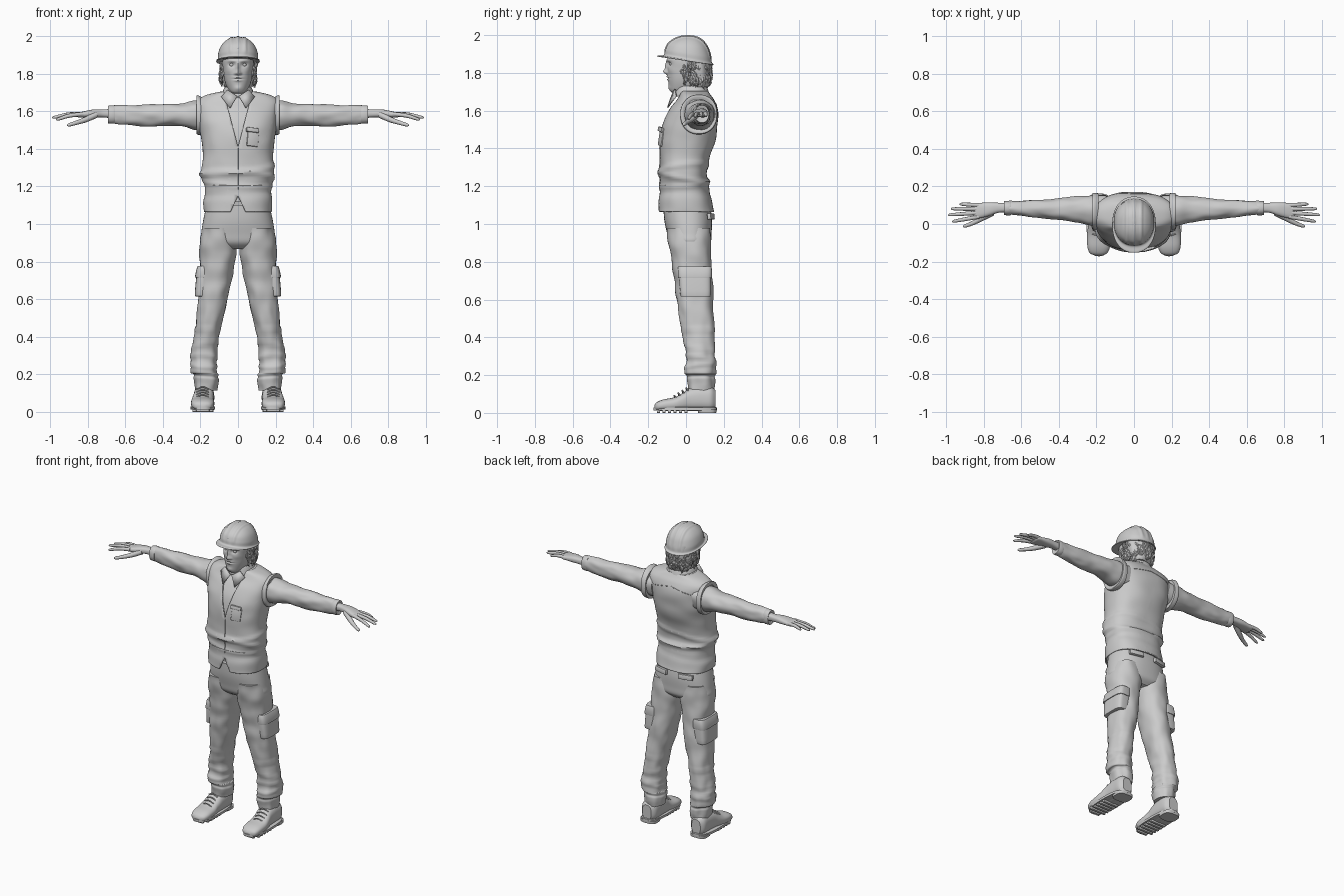
import bpy, bmesh, math, random
from mathutils import Vector, Matrix, Euler, noise
from mathutils.bvhtree import BVHTree

random.seed(4)
AXES = {'z': lambda t, u, v: (u, v, t), 'x': lambda t, u, v: (t, u, v), 'y': lambda t, u, v: (u, t, v)}


def finish(bm, name, mirror=False, thick=0):
    bmesh.ops.recalc_face_normals(bm, faces=bm.faces[:])
    me = bpy.data.meshes.new(name)
    bm.to_mesh(me)
    bm.free()
    ob = bpy.data.objects.new(name, me)
    bpy.context.collection.objects.link(ob)
    if thick:
        m = ob.modifiers.new("Solidify", 'SOLIDIFY')
        m.thickness = thick
    if mirror:
        ob.modifiers.new("Mirror", 'MIRROR').use_clip = False
    return ob


def spline(rings, steps):
    out = []
    for i in range(len(rings) - 1):
        p = [Vector(rings[max(0, min(len(rings) - 1, i + k))]) for k in (-1, 0, 1, 2)]
        for s in range(steps):
            f = s / steps
            out.append(p[1] + (p[2] - p[0]) * f / 2 + (p[0] * 2 - p[1] * 5 + p[2] * 4 - p[3]) * f * f / 2
                       + (p[1] * 3 - p[0] - p[2] * 3 + p[3]) * f ** 3 / 2)
    return out + [Vector(rings[-1])]


def skin(bm, loops, caps):
    n = len(loops[0])
    for a, b in zip(loops, loops[1:]):
        for i in range(n):
            bm.faces.new((a[i], a[(i + 1) % n], b[(i + 1) % n], b[i]))
    if caps:
        bm.faces.new(loops[0])
        bm.faces.new(loops[-1])


def loft(axis, rings, n=48, power=2.2, steps=5, folds=(), wrinkle=0, caps=True):
    """Rings are (t, u_min, u_max, v_min, v_max), or (t, half_u, v_min, v_max) when centred.
    Folds are (t, slope, phase, amount, width)."""
    rings = [r if len(r) == 5 else (r[0], -r[1], r[1], r[2], r[3]) for r in rings]
    bm, loops = bmesh.new(), []
    for t, a, b, c, d in spline(rings, steps):
        loop = []
        for i in range(n):
            th = 2 * math.pi * i / n
            co, si = math.cos(th), math.sin(th)
            e = sum(h * math.exp(-((t - z - s * math.cos(th - ph)) / w) ** 2) for z, s, ph, h, w in folds)
            e += wrinkle * noise.noise(Vector((co * 1.6, si * 1.6, t * 13)))
            u = (a + b) / 2 + (b - a) / 2 * math.copysign(abs(co) ** (2 / power), co) + e * co
            v = (c + d) / 2 + (d - c) / 2 * math.copysign(abs(si) ** (2 / power), si) + e * si
            loop.append(bm.verts.new(AXES[axis](t, u, v)))
        loops.append(loop)
    skin(bm, loops, caps)
    return bm


def tube(bm, pts, radii, n=10, steps=4):
    path = spline([(*p, r) for p, r in zip(pts, radii)], steps)
    loops = []
    for i, p in enumerate(path):
        d = (path[min(i + 1, len(path) - 1)] - path[max(i - 1, 0)]).xyz.normalized()
        side = d.cross(Vector((.13, .2, 1)) if abs(d.z) < .8 else Vector((.1, 1, 0))).normalized()
        up = side.cross(d)
        loops.append([bm.verts.new(p.xyz + (side * math.cos(k * 2 * math.pi / n) + up * math.sin(k * 2 * math.pi / n))
                                   * max(p.w, .0005)) for k in range(n)])
    skin(bm, loops, True)


def box(name, loc, size, rot=(0, 0, 0), mirror=False, bevel=.004):
    bm = bmesh.new()
    bmesh.ops.create_cube(bm, size=1, matrix=Matrix.LocRotScale(Vector(loc), Euler(rot), Vector(size)))
    bmesh.ops.bevel(bm, geom=bm.edges[:], offset=bevel, segments=2, affect='EDGES', profile=.5)
    return finish(bm, name, mirror)


def trim(name, surface, pts, r=.002, side=-1, mirror=False):
    """Seam drawn as an x,z polyline and projected on the front (-1) or back (1) of a surface."""
    me = surface.data
    tree = BVHTree.FromPolygons([v.co for v in me.vertices], [p.vertices[:] for p in me.polygons])
    path = []
    for (x0, z0), (x1, z1) in zip(pts, pts[1:]):
        for k in range(9):
            hit = tree.ray_cast(Vector((x0 + (x1 - x0) * k / 9, side, z0 + (z1 - z0) * k / 9)), Vector((0, -side, 0)))[0]
            if hit:
                path.append(hit)
    bm = bmesh.new()
    tube(bm, path, [r] * len(path), 6, 1)
    finish(bm, name, mirror)


# Torso: shirt underneath, vest over it with neck and hem notches cut out
TORSO = [(1.065, .181, -.145, .15), (1.12, .183, -.142, .135), (1.2, .178, -.138, .123), (1.27, .195, -.137, .112),
         (1.35, .187, -.138, .126), (1.45, .195, -.138, .155), (1.54, .207, -.122, .17), (1.61, .216, -.085, .168),
         (1.655, .217, -.05, .15), (1.685, .175, -.035, .128), (1.705, .095, -.035, .115)]
finish(loft('z', [(z, x - .011, a + .011, b - .011) for z, x, a, b in TORSO[1:]], power=2.4), "shirt_body")
bm = loft('z', TORSO, 72, 2.4, 6, caps=False, wrinkle=.005,
          folds=[(1.29, .03, .6, .007, .013), (1.25, -.03, 1.2, .008, .014), (1.215, .02, 2.4, .006, .012), (1.16, .012, 0, -.004, .02)])
CUTS = [(1.41, .075 / .29), (1.15, -.04 / .085)]
for apex, k in CUTS:
    for s in (-1, 1):
        bmesh.ops.bisect_plane(bm, geom=bm.verts[:] + bm.edges[:] + bm.faces[:], dist=1e-5,
                               plane_co=(0, 0, apex), plane_no=(1, 0, -s * k))
gone = [f for f in bm.faces for c in [f.calc_center_median()] if c.y < 0
        and any(abs(c.x) < (c.z - a) * k for a, k in CUTS)]
bmesh.ops.delete(bm, geom=gone, context='FACES')
vest = finish(bm, "vest", thick=.009)
trim("vest_zip", vest, [(0, 1.405), (0, 1.155)], .003)
trim("vest_waist_seam", vest, [(-.165, 1.205), (.165, 1.205)])
trim("vest_yoke_seam", vest, [(-.19, 1.6), (0, 1.635), (.19, 1.6)], side=1)
finish(loft('x', [(.188, -.028, .163, 1.475, 1.672), (.212, -.03, .166, 1.475, 1.685), (.222, -.022, .16, 1.483, 1.68),
                  (.212, .0, .14, 1.51, 1.65)], steps=3), "vest_armhole", True)
box("chest_pocket", (.078, -.125, 1.46), (.062, .022, .095), (-.12, .12, .28))
box("chest_pocket_flap", (.077, -.131, 1.5), (.068, .02, .024), (-.15, .12, .28))

# Sleeves and cuffs
finish(loft('x', [(.15, .01, .15, 1.5, 1.655), (.23, -.008, .152, 1.503, 1.657), (.3, .006, .146, 1.518, 1.642),
                  (.4, .02, .137, 1.523, 1.637), (.5, .032, .13, 1.521, 1.636), (.6, .042, .125, 1.528, 1.633),
                  (.665, .049, .12, 1.537, 1.628)], 40, 2.1, 7, wrinkle=.006), "sleeve", True)
finish(loft('x', [(.655, .049, .121, 1.537, 1.628), (.66, .046, .123, 1.534, 1.631), (.688, .047, .122, 1.535, 1.63),
                  (.692, .05, .119, 1.54, 1.626), (.685, .062, .11, 1.56, 1.61)], 40, steps=2), "cuff", True)

# Hands
finish(loft('x', [(.66, .062, .112, 1.562, 1.612), (.72, .06, .113, 1.567, 1.61), (.765, .045, .115, 1.566, 1.61),
                  (.81, .033, .113, 1.566, 1.602), (.845, .028, .11, 1.566, 1.594), (.858, .036, .1, 1.572, 1.588)],
            28, 2.5), "palm", True)
bm = bmesh.new()
for y, tip in ((.1, (.928, .106, 1.572)), (.08, (.975, .081, 1.571)), (.06, (.99, .048, 1.567)), (.039, (.968, .013, 1.556))):
    root, end = Vector((.825, y, 1.585)), Vector(tip)
    mid = root.lerp(end, .5) + Vector((0, 0, .006))
    tube(bm, [root, mid, root.lerp(end, .9), end], [.0115, .0105, .008, .003])
tube(bm, [(.755, .06, 1.582), (.81, .03, 1.556), (.86, .004, 1.539), (.9, -.011, 1.527), (.908, -.014, 1.523)],
     [.018, .015, .0115, .009, .003])
finish(bm, "fingers", True)

# Trousers
finish(loft('z', [(1.1, .168, -.12, .128), (1.02, .185, -.115, .138), (.95, .196, -.1, .135), (.9, .198, -.086, .13),
                  (.868, .13, -.05, .1)], power=2.3), "trouser_seat")
finish(loft('z', [(.115, .108, .228, .015, .148), (.16, .105, .232, .008, .152), (.2, .108, .238, .004, .156),
                  (.215, .114, .253, -.004, .16), (.3, .11, .246, 0, .152), (.44, .093, .23, -.022, .15),
                  (.6, .053, .214, -.05, .145), (.75, .025, .206, -.068, .136), (.87, .004, .204, -.087, .135),
                  (.98, .01, .19, -.105, .13)], 48, 2.2, 9, wrinkle=.008,
            folds=[(.435, .004, 0, .005, .007), (.25, .012, 1, .006, .012), (.29, -.014, 2, .006, .014),
                   (.35, .02, 4, .004, .014), (.19, .005, 0, -.005, .008)]), "trouser_leg", True)
finish(loft('z', [(.615, .15, .224, -.022, .125), (.625, .14, .23, -.03, .132), (.7, .13, .224, -.036, .132),
                  (.76, .13, .216, -.036, .13)], 40, 4, 3), "cargo_pocket", True)
finish(loft('z', [(.715, .13, .226, -.04, .135), (.72, .13, .229, -.043, .138), (.77, .13, .218, -.042, .136),
                  (.776, .13, .212, -.036, .13)], 40, 4, 2), "cargo_pocket_flap", True)
box("back_pocket_flap", (.09, .132, 1.04), (.095, .02, .032), (.1, 0, -.22), True)

# Boots: upper, welt, heel, tread, collar and laces
finish(loft('y', [(-.168, .17, .205, .02, .04), (-.155, .143, .235, .012, .056), (-.12, .128, .248, .01, .071),
                  (-.06, .126, .25, .01, .083), (-.02, .13, .245, .01, .104), (.02, .128, .238, .01, .13),
                  (.08, .126, .236, .01, .143), (.13, .13, .234, .01, .14), (.155, .15, .215, .02, .12)], 36, 2.5),
       "boot_upper", True)
finish(loft('z', [(.013, .122, .252, -.172, .163), (.028, .122, .252, -.172, .163), (.031, .13, .244, -.16, .155)],
            power=2.7, steps=1), "boot_welt", True)
finish(loft('z', [(0, .13, .24, .065, .16), (.02, .128, .243, .06, .162)], power=3.2, steps=1), "boot_heel", True)
for i in range(6):
    w = .07 if i == 0 else .11
    box("boot_tread", (.188, -.145 + i * .029, .009), (w, .017, .018), mirror=True, bevel=.003)
bm = bmesh.new()
for i in range(4):
    y, z = -.058 + i * .021, .086 + i * .0135
    tube(bm, [(.155, y, z - .008), (.188, y - .004, z + .006), (.222, y + .006, z - .008)], [.004] * 3, 8)
finish(bm, "boot_laces", True)

# Neck and shirt collar
finish(loft('z', [(1.64, .062, -.03, .1), (1.7, .058, -.035, .095), (1.76, .057, -.05, .095)]), "neck")
finish(loft('z', [(1.69, .064, -.042, .102), (1.728, .067, -.048, .106), (1.718, .076, -.056, .114),
                  (1.675, .093, -.066, .128)], steps=3, caps=False), "shirt_collar", thick=.004)
bm = bmesh.new()
bm.faces.new([bm.verts.new(p) for p in ((.004, -.072, 1.678), (.042, -.094, 1.615), (.088, -.05, 1.675), (.055, -.054, 1.712))])
finish(bm, "collar_flap", True, .007)

# Head, with facial features pushed in and out as (x, z, x size, z size, depth)
bm = loft('z', [(1.694, .028, -.07, .0), (1.705, .044, -.083, .05), (1.73, .06, -.089, .09), (1.77, .073, -.095, .11),
                (1.82, .08, -.098, .12), (1.87, .083, -.1, .12), (1.93, .074, -.08, .1)], 96, 2.2, 14)
FACE = [(0, 1.806, .012, .013, .019), (0, 1.832, .009, .026, .012), (.012, 1.801, .008, .007, .008),
        (.033, 1.848, .018, .012, -.012), (.03, 1.868, .026, .007, .005), (0, 1.78, .022, .006, .006),
        (0, 1.764, .018, .006, .006), (0, 1.772, .027, .003, -.004), (0, 1.722, .02, .014, .006), (.05, 1.815, .02, .018, .004)]
for v in bm.verts:
    if v.co.y < -.02:
        v.co.y -= sum(d * math.exp(-((abs(v.co.x) - x) / a) ** 2 - ((v.co.z - z) / b) ** 2) for x, z, a, b, d in FACE)
finish(bm, "head")
bm = bmesh.new()
bmesh.ops.create_uvsphere(bm, u_segments=20, v_segments=12, radius=.0125, matrix=Matrix.Translation((.033, -.076, 1.848)))
finish(bm, "eye", True)

# Hair: a cap and loose wavy locks round the sides and back
finish(loft('z', [(1.725, .068, .03, .112), (1.75, .082, .012, .122), (1.82, .09, -.01, .13), (1.9, .088, -.03, .125)],
            wrinkle=.01), "hair_base")
bm = bmesh.new()
for i in range(110):
    a = math.radians(random.uniform(-28, 208))
    z = random.uniform(1.77, 1.865)
    drop = random.uniform(.04, .065)
    pts = []
    for k in range(5):
        out = 1 + random.uniform(-.03, .08) - .16 * max(0, (1.77 - z + drop * k / 4) / .08) * .6
        aa = a + random.uniform(-.09, .09)
        pts.append((.09 * out * math.cos(aa), .03 + .098 * out * math.sin(aa), z - drop * k / 4))
    tube(bm, pts, [.004, .009, .009, .006, .001], 7, 3)
finish(bm, "hair_locks")

# Hard hat: dome with three ridges, rim sloping down to the back
bm = loft('z', [(1.866, .096, -.1, .122), (1.862, .114, -.148, .144), (1.868, .115, -.148, .144), (1.876, .108, -.118, .136),
                (1.905, .106, -.11, .131), (1.945, .092, -.092, .116), (1.975, .066, -.063, .088), (1.991, .036, -.03, .055),
                (1.996, .004, .008, .016)], 96, 2.2, 6)
for v in bm.verts:
    x, y, z = v.co
    if z > 1.88:
        ridge = max(math.exp(-((abs(x) - c) / .008) ** 4) for c in (0, .038)) * min(1, (z - 1.88) / .03)
        c = Vector((0, .012, 1.87))
        v.co = c + (v.co - c) * (1 + .032 * ridge)
    v.co.z -= .15 * (y - .01) * (1 if z < 1.93 else max(0, (2 - z) / .07))
finish(bm, "hard_hat")

# Smooth shading with sharp creases kept
for ob in bpy.data.objects:
    ob.select_set(True)
    bpy.context.view_layer.objects.active = ob
bpy.ops.object.shade_smooth_by_angle(angle=math.radians(40))
